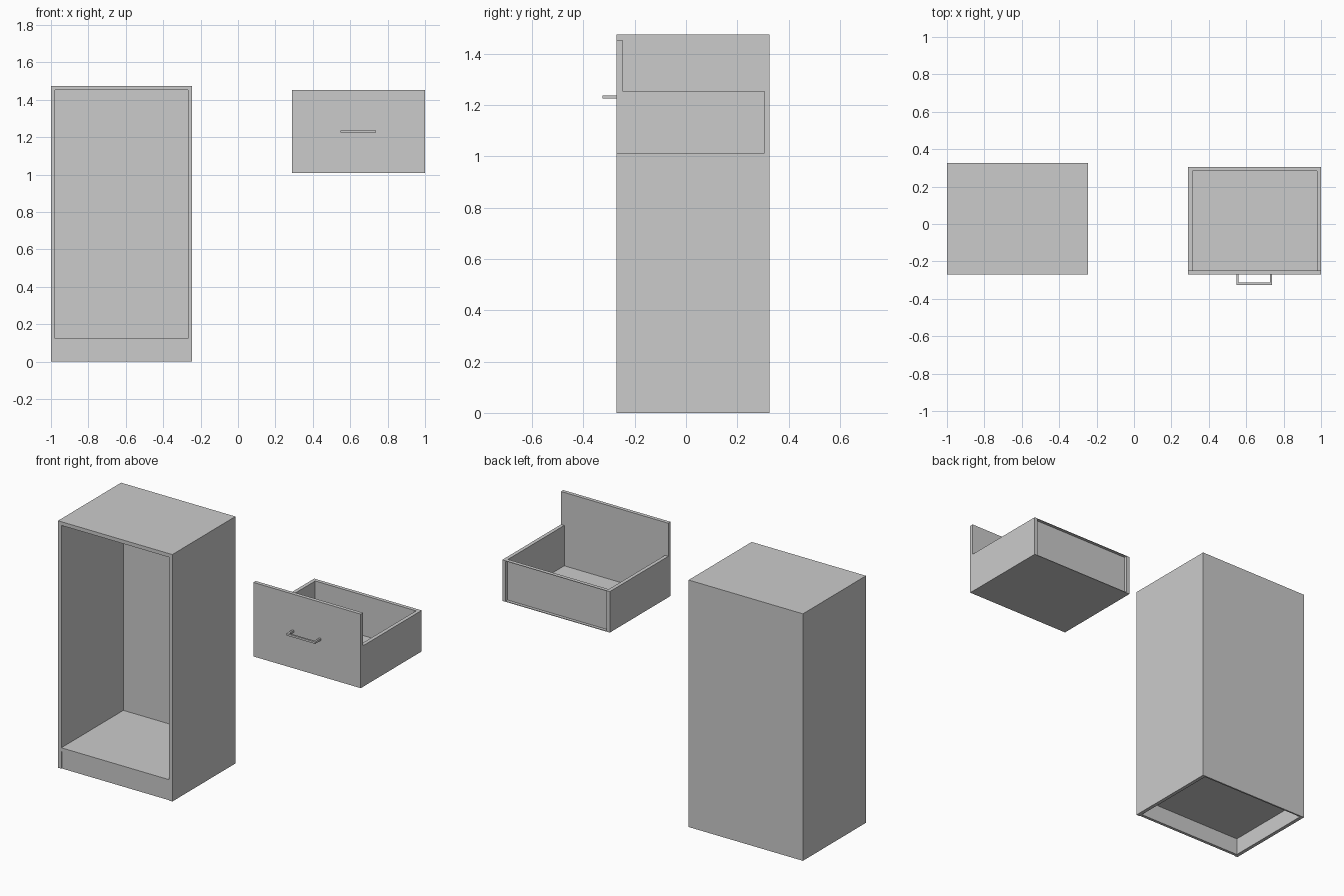
import bpy

default = bpy.data.objects.get("Cube")
if default:
    bpy.data.objects.remove(default, do_unlink=True)

grey = bpy.data.materials.new("plain grey")
grey.use_nodes = True
colour = (0.6, 0.6, 0.6, 1)
grey.diffuse_color = colour
grey.node_tree.nodes["Principled BSDF"].inputs["Base Color"].default_value = colour


def panel(name, x, y, z):
    """Box spanning the given ranges on each axis."""
    spans = (x, y, z)
    bpy.ops.mesh.primitive_cube_add(size=1, location=[(a + b) / 2 for a, b in spans])
    ob = bpy.context.object
    ob.name = name
    ob.scale = [b - a for a, b in spans]
    bpy.ops.object.transform_apply(location=False, rotation=False, scale=True)
    ob.data.materials.append(grey)
    return ob


T = 0.022  # board thickness

# Cabinet carcass, open at the front and underneath
L, R, F, B, H = -1.0, -0.245, -0.27, 0.325, 1.475
FLOOR = 0.125
inner = (L + T, R - T)
panel("cabinet_right_side", (L, L + T), (F, B), (0, H))
panel("cabinet_left_side", (R - T, R), (F, B), (0, H))
panel("cabinet_top", inner, (F, B), (H - T, H))
panel("cabinet_floor", inner, (F, B - 0.01), (FLOOR - T, FLOOR))
panel("cabinet_back", inner, (B - 0.01, B), (0, H - T))
panel("cabinet_plinth", inner, (F + 0.004, F + T), (0, FLOOR - T))

# Drawer box, with its back wall set in between the sides
L, R, B = 0.29, 1.0, 0.305
LOW, RIM, TOP = 1.01, 1.255, 1.452
inner = (L + T, R - T)
panel("drawer_front", (L, R), (F, F + T), (LOW, TOP))
panel("drawer_right_side", (L, L + T), (F + T, B), (LOW, RIM))
panel("drawer_left_side", (R - T, R), (F + T, B), (LOW, RIM))
panel("drawer_bottom", inner, (F + T, B), (LOW, LOW + 0.004))
panel("drawer_back", inner, (B - T, B - T + 0.004), (LOW + 0.004, RIM))
panel("drawer_back_rim", inner, (B - T + 0.004, B), (RIM - 0.003, RIM))

# Bar handle on two short posts
bar_z = (1.225, 1.237)
x0, x1, reach, w = 0.547, 0.737, -0.325, 0.011
panel("handle_bar", (x0, x1), (reach, reach + w), bar_z)
for side, x in (("right", x0), ("left", x1 - w)):
    panel(f"handle_{side}_post", (x, x + w), (reach + w, F), bar_z)
